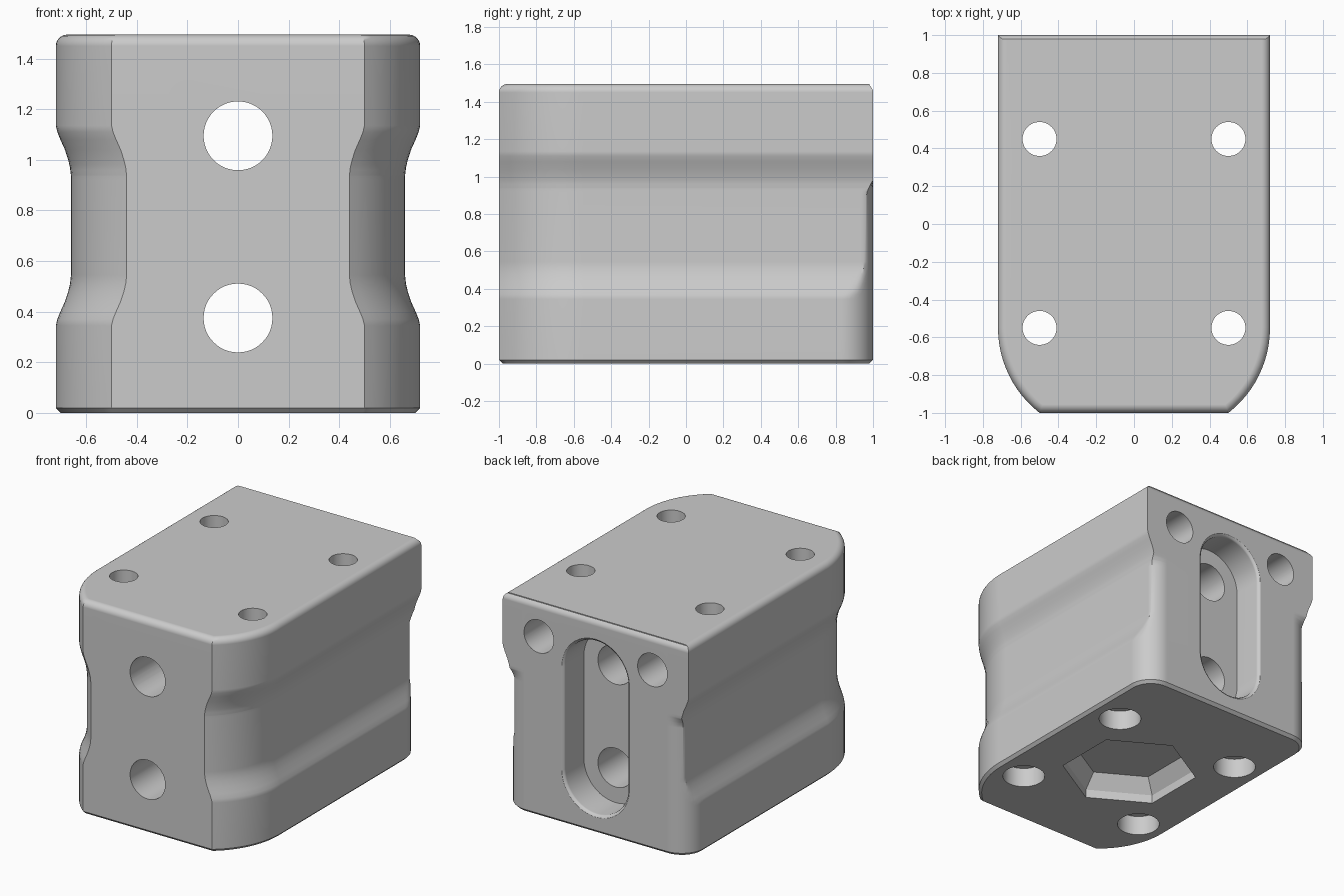
import bpy, bmesh
from math import sin, cos, asin, pi

cube = bpy.data.objects.get("Cube")
if cube:
    bpy.data.objects.remove(cube, do_unlink=True)

# One satin grey for the whole block
grey = bpy.data.materials.new("machined_grey")
grey.use_nodes = True
colour = (0.6, 0.6, 0.6, 1)
grey.diffuse_color = colour
grey.node_tree.nodes["Principled BSDF"].inputs["Base Color"].default_value = colour


def loft(name, rings):
    """Skin a stack of equal-length point rings and cap both ends."""
    bm = bmesh.new()
    rows = [[bm.verts.new(p) for p in ring] for ring in rings]
    n = len(rows[0])
    for low, high in zip(rows, rows[1:]):
        for j in range(n):
            k = (j + 1) % n
            bm.faces.new((low[j], low[k], high[k], high[j]))
    bm.faces.new(rows[0])
    bm.faces.new(rows[-1])
    bmesh.ops.recalc_face_normals(bm, faces=bm.faces)
    mesh = bpy.data.meshes.new(name)
    bm.to_mesh(mesh)
    bm.free()
    mesh.materials.append(grey)
    obj = bpy.data.objects.new(name, mesh)
    bpy.context.collection.objects.link(obj)
    return obj


# Side groove depth: a soft S-curve, mirrored about the groove's middle
GROOVE = [(0.345, 0), (0.37, 0.006), (0.40, 0.018), (0.44, 0.036),
          (0.48, 0.049), (0.51, 0.056), (0.545, 0.06)]
MID = 0.74


def groove_depth(z):
    z = min(z, 2 * MID - z)
    if z <= GROOVE[0][0]:
        return 0
    for (z0, d0), (z1, d1) in zip(GROOVE, GROOVE[1:]):
        if z <= z1:
            return d0 + (d1 - d0) * (z - z0) / (z1 - z0)
    return GROOVE[-1][1]


def outline(z, inset):
    """Plan section: curved front corners, back corners round low, square high."""
    d = groove_depth(z)
    square = min(max((z - 0.9) / 0.08, 0), 1) ** 1.5
    back_inset = min(inset, 0.02)
    r = 0.57 - inset
    start = asin((inset - 0.45) / r)
    half = []
    for t in range(13):
        a = start * (1 - t / 12)
        half.append((0.15 + r * cos(a) - d, -0.55 + r * sin(a)))
    for t in range(13):
        c, s = cos(t * pi / 24), sin(t * pi / 24)
        f = 1 + square * (1 / max(c, s) - 1)
        x = 0.55 + (0.17 - inset) * c * f
        half.append((min(x, 0.72 - inset - d), 0.83 + (0.17 - back_inset) * s * f))
    full = half + [(-x, y) for x, y in reversed(half)]
    return [(x, y, z) for x, y in full]


# Main block with chamfered base and rounded top edge
TOP, FILLET = 1.495, 0.045
heights = {z for z, _ in GROOVE} | {2 * MID - z for z, _ in GROOVE}
heights |= {0.9, 0.92, 0.94, 0.96, 0.98}
levels = [(0, 0.02), (0.02, 0)] + [(z, 0) for z in sorted(heights)]
for step in range(7):
    a = step * pi / 12
    levels.append((TOP - FILLET + FILLET * sin(a), FILLET * (1 - cos(a))))
body = loft("mounting_block", [outline(z, i) for z, i in levels])


def disc(r, n=48, phase=0):
    return [(r * cos(phase + 2 * pi * j / n), r * sin(phase + 2 * pi * j / n))
            for j in range(n)]


cutters = []


def drill_z(name, x, y, steps, n=48, phase=0):
    rings = [[(x + u, y + v, z) for u, v in disc(r, n, phase)] for r, z in steps]
    cutters.append(loft(name, rings))


def drill_y(name, x, z, r, y0, y1):
    rings = [[(x + u, y, z + v) for u, v in disc(r)] for y in (y0, y1)]
    cutters.append(loft(name, rings))


# Four counterbored vertical bolt holes
for x in (-0.5, 0.5):
    for y in (-0.55, 0.45):
        drill_z("bolt_hole_cutter", x, y,
                [(0.14, -0.1), (0.14, 0.14), (0.09, 0.14), (0.09, 1.6)])

# Hexagonal pocket underneath, tapering to its ceiling
drill_z("hex_pocket_cutter", 0, -0.05,
        [(0.45, -0.1), (0.45, 0.06), (0.37, 0.16)], n=6, phase=pi / 2)

# Blind holes in the upper back corners
for x in (-0.44, 0.44):
    drill_y("back_hole_cutter", x, 1.26, 0.115, 0.5, 1.1)

# Recessed slot in the back with an eased rim
LOW, HIGH = 0.375, 1.095


def slot_ring(r, y):
    arc = [(r * cos(j * pi / 24), r * sin(j * pi / 24)) for j in range(25)]
    return ([(u, y, HIGH + v) for u, v in arc] +
            [(-u, y, LOW - v) for u, v in arc])


cutters.append(loft("slot_cutter", [slot_ring(r, y) for r, y in (
    (0.245, 0.78), (0.245, 0.98), (0.251, 0.992), (0.263, 1.0), (0.29, 1.01))]))

# Two horizontal holes from the front face into the slot
for z in (LOW, HIGH):
    drill_y("front_hole_cutter", 0, z, 0.136, -1.1, 0.9)

# Apply every cut, then drop the cutters
bpy.ops.object.select_all(action='DESELECT')
body.select_set(True)
bpy.context.view_layer.objects.active = body
for cutter in cutters:
    cutter.hide_render = True
    cut = body.modifiers.new("cut", 'BOOLEAN')
    cut.operation = 'DIFFERENCE'
    cut.solver = 'EXACT'
    cut.object = cutter
    bpy.ops.object.modifier_apply(modifier=cut.name)
    bpy.data.objects.remove(cutter, do_unlink=True)

# Smooth curved surfaces, crisp machined edges
bpy.ops.object.shade_smooth_by_angle(angle=pi / 6)
weighted = body.modifiers.new("even_normals", 'WEIGHTED_NORMAL')
weighted.keep_sharp = True
